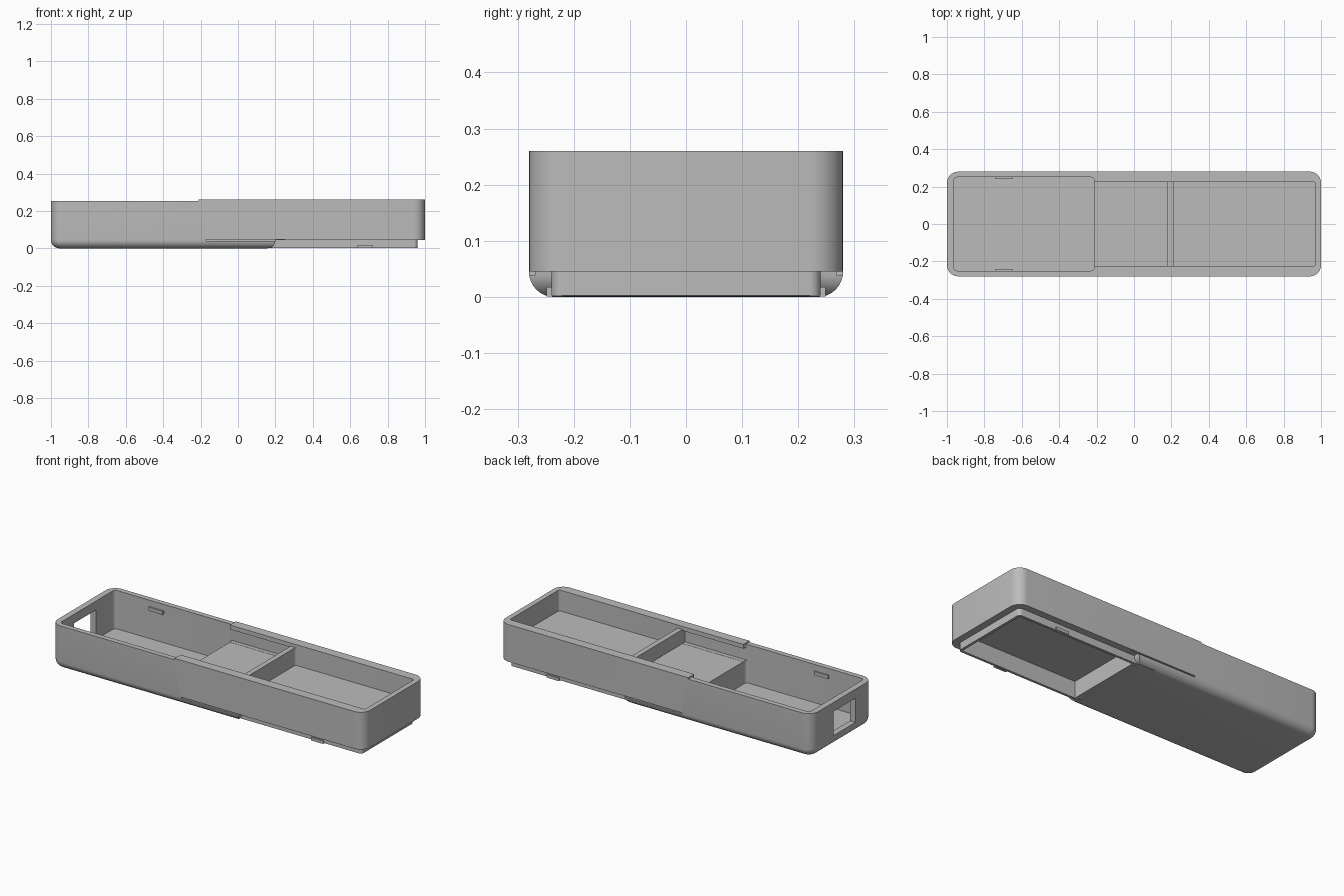
import bpy
import bmesh
from math import cos, sin, pi, radians

if "Cube" in bpy.data.objects:
    bpy.data.objects.remove(bpy.data.objects["Cube"], do_unlink=True)

grey = bpy.data.materials.new("plain grey")
grey.use_nodes = True
COLOR = (0.5, 0.5, 0.5, 1)
grey.diffuse_color = COLOR
grey.node_tree.nodes["Principled BSDF"].inputs["Base Color"].default_value = COLOR


def finish(name, bm):
    bmesh.ops.recalc_face_normals(bm, faces=bm.faces)
    mesh = bpy.data.meshes.new(name)
    bm.to_mesh(mesh)
    bm.free()
    obj = bpy.data.objects.new(name, mesh)
    mesh.materials.append(grey)
    bpy.context.collection.objects.link(obj)
    return obj


def outline(x0, x1, y0, y1, r, steps=8):
    """Rounded rectangle, counter-clockwise."""
    pts = []
    corners = [(x1 - r, y1 - r), (x0 + r, y1 - r), (x0 + r, y0 + r), (x1 - r, y0 + r)]
    for q, (cx, cy) in enumerate(corners):
        for i in range(steps + 1):
            a = (q + i / steps) * pi / 2
            pts.append((cx + r * cos(a), cy + r * sin(a)))
    return pts


def slab(name, x0, x1, y, rings, r):
    """Rounded slab lofted through (inset, height) rings."""
    bm = bmesh.new()
    loops = []
    for inset, z in rings:
        pts = outline(x0 + inset, x1 - inset, -y + inset, y - inset, r - inset)
        loops.append([bm.verts.new((px, py, z)) for px, py in pts])
    n = len(loops[0])
    for low, high in zip(loops, loops[1:]):
        for i in range(n):
            j = (i + 1) % n
            bm.faces.new((low[i], low[j], high[j], high[i]))
    bm.faces.new(loops[0][::-1])
    bm.faces.new(loops[-1])
    return finish(name, bm)


def box(name, x0, x1, y0, y1, z0, z1):
    bm = bmesh.new()
    bmesh.ops.create_cube(bm, size=1)
    for v in bm.verts:
        v.co = (x1 if v.co.x > 0 else x0, y1 if v.co.y > 0 else y0, z1 if v.co.z > 0 else z0)
    return finish(name, bm)


def combine(target, tool, operation="DIFFERENCE"):
    mod = target.modifiers.new("combine", "BOOLEAN")
    mod.operation = operation
    mod.solver = "EXACT"
    mod.object = tool
    bpy.context.view_layer.objects.active = target
    bpy.ops.object.modifier_apply(modifier=mod.name)
    bpy.data.objects.remove(tool, do_unlink=True)


# Shell with softly rounded bottom edges
R = 0.045
arc = [i / 8 * pi / 2 for i in range(9)]
rings = [(R * (1 - sin(a)), R * (1 - cos(a))) for a in arc] + [(0, 0.26)]
shell = slab("tray_shell", -1, 1, 0.28, rings, 0.06)

# Raised underside at the +x end, leaving a rounded step
bm = bmesh.new()
profile = [(0.155 + R * sin(a), R * (1 - cos(a))) for a in arc]
profile += [(1.2, R), (1.2, -0.1), (0.155, -0.1)]
face = bm.faces.new([bm.verts.new((x, -0.5, z)) for x, z in profile])
side = bmesh.ops.extrude_face_region(bm, geom=[face])["geom"]
bmesh.ops.translate(bm, vec=(0, 1, 0), verts=[g for g in side if isinstance(g, bmesh.types.BMVert)])
combine(shell, finish("underside_cut", bm))

# Skirt below the raised end
combine(shell, slab("skirt", 0.12, 0.96, 0.24, [(0, 0.003), (0, 0.07)], 0.02), "UNION")

# Lower rim on the -x half
combine(shell, box("rim_cut", -1.1, -0.21, -0.5, 0.5, 0.252, 0.4))

# Deep bay, middle shelf with undercut rails, and shallow bay
combine(shell, slab("deep_bay", -0.965, -0.21, 0.25, [(0, 0.03), (0, 0.4)], 0.02))
combine(shell, box("shelf_bay", -0.22, 0.18, -0.225, 0.225, 0.16, 0.4))
combine(shell, box("rail_undercut", -0.23, 0.181, -0.249, 0.249, 0.161, 0.235))
combine(shell, slab("shallow_bay", 0.21, 0.97, 0.225, [(0, 0.14), (0, 0.4)], 0.01))
combine(shell, box("divider_cut", 0.17, 0.22, -0.224, 0.224, 0.242, 0.4))

# Recess inside the skirt and end port
combine(shell, box("recess", 0.201, 0.945, -0.226, 0.226, -0.1, 0.1))
combine(shell, box("port", -1.1, -0.9, -0.12, 0.08, 0.06, 0.2))

# Side slits along the rounded bottom edge
for s in (-1, 1):
    ya, yb = sorted((s * 0.268, s * 0.4))
    combine(shell, box("slit", -0.17, 0.25, ya, yb, 0.039, 0.046))

# Small catches on the skirt, bottom edge and inner walls
for s, label in ((-1, "front"), (1, "back")):
    for name, x0, x1, inner, outer, z0, z1 in (
        ("skirt_catch", 0.64, 0.72, 0.235, 0.249, 0.001, 0.018),
        ("edge_catch", 0.07, 0.18, 0.22, 0.249, 0.001, 0.018),
        ("wall_catch", -0.74, -0.65, 0.24, 0.255, 0.195, 0.215),
    ):
        ya, yb = sorted((s * inner, s * outer))
        box(label + "_" + name, x0, x1, ya, yb, z0, z1)

# Smooth the rounded surfaces only
bpy.ops.object.select_all(action="DESELECT")
shell.select_set(True)
bpy.context.view_layer.objects.active = shell
bpy.ops.object.shade_smooth_by_angle(angle=radians(30))
